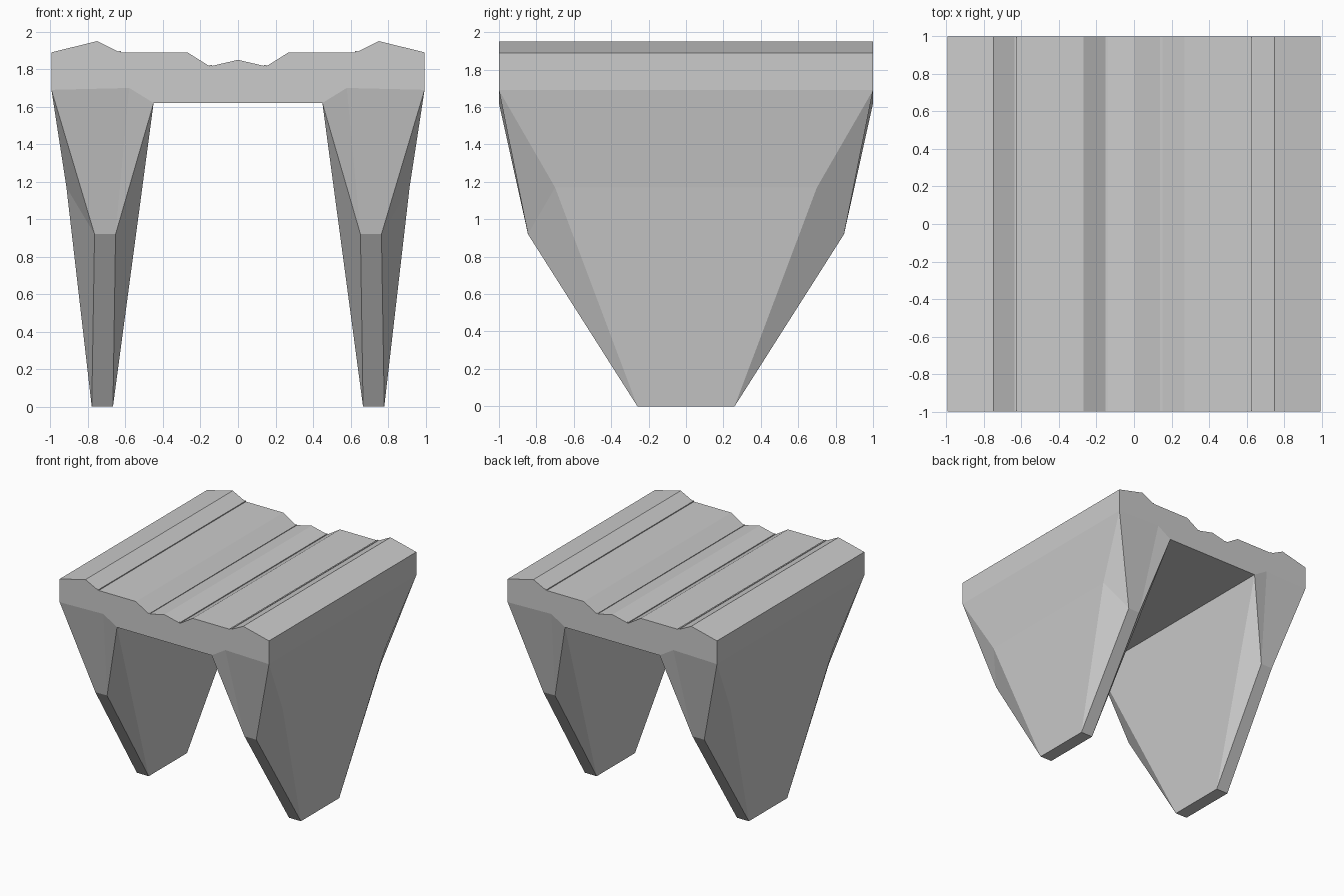
import bpy, bmesh

if "Cube" in bpy.data.objects:
    bpy.data.objects.remove(bpy.data.objects["Cube"])


def make_object(name, verts, faces):
    mesh = bpy.data.meshes.new(name)
    bm = bmesh.new()
    vs = [bm.verts.new(v) for v in verts]
    for f in faces:
        bm.faces.new([vs[i] for i in f])
    bmesh.ops.recalc_face_normals(bm, faces=bm.faces[:])
    bm.to_mesh(mesh)
    bm.free()
    ob = bpy.data.objects.new(name, mesh)
    bpy.context.collection.objects.link(ob)
    return ob


def extrude_profile(name, profile, skip=(), half=1.0):
    """Extrude an x-z outline along y, leaving out the sides in skip."""
    n = len(profile)
    verts = [(x, y, z) for y in (-half, half) for x, z in profile]
    faces = [range(n), range(n, 2 * n)]
    faces += [(i, (i + 1) % n, (i + 1) % n + n, i + n)
              for i in range(n) if i not in skip]
    return make_object(name, verts, faces)


# Deck: symmetric outline, open underneath where the legs join
W = 0.995
right = [(0.15, 1.815), (0.27, 1.89), (0.63, 1.89), (0.75, 1.95), (W, 1.89),
         (W, 1.69), (0.58, 1.70), (0.45, 1.62)]
left = [(-x, z) for x, z in reversed(right)]
extrude_profile("deck", [(0, 1.85)] + right + left, skip=(6, 7, 9, 10))

# Thin rails along the creases of the deck
for x, z in ((0.63, 1.89), (0.145, 1.815)):
    for s in (-1, 1):
        a, b = s * x - 0.006, s * x + 0.006
        extrude_profile("rail", [(a, z - 0.004), (b, z - 0.004),
                                 (b, z + 0.008), (a, z + 0.008)], half=0.998)

# Legs: faceted tapering walls (front half points, then back half)
half = [(W, -1, 1.69),            # 0 outer top
        (0.58, -1, 1.70),         # 1 front top
        (0.45, -1, 1.62),         # 2 inner top
        (0.915, -0.70, 1.17),     # 3 outer bend
        (0.765, -0.845, 0.92),    # 4 front bend, outer
        (0.653, -0.845, 0.92),    # 5 front bend, inner
        (0.78, -0.26, 0),         # 6 foot, outer
        (0.667, -0.26, 0)]        # 7 foot, inner
facets = [(0, 1, 5, 4), (4, 5, 7, 6), (0, 4, 3), (3, 4, 6), (1, 2, 5), (2, 7, 5)]
spans = [(0, 3), (3, 6), (6, 7), (7, 2)]
faces = facets + [[i + 8 for i in f] for f in facets]
faces += [(a, b, b + 8, a + 8) for a, b in spans]
for side, s in (("right", 1), ("left", -1)):
    verts = [(s * x, y * e, z) for e in (1, -1) for x, y, z in half]
    make_object(side + "_leg", verts, faces)
